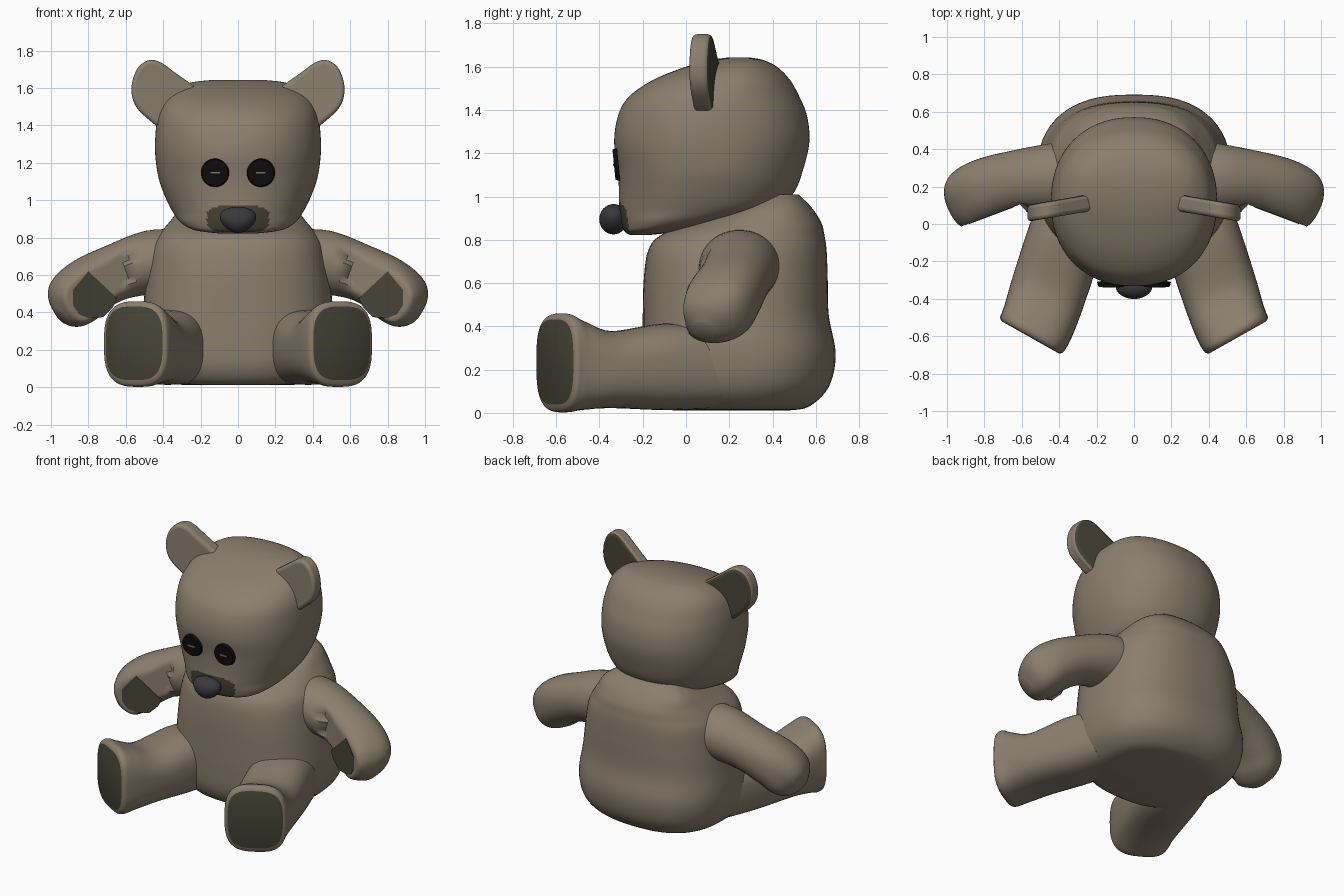
import bpy, bmesh, math
from mathutils import Vector

if "Cube" in bpy.data.objects:
    bpy.data.objects.remove(bpy.data.objects["Cube"])


def material(name, rgb):
    m = bpy.data.materials.new(name)
    m.diffuse_color = (*rgb, 1)
    m.use_nodes = True
    m.node_tree.nodes["Principled BSDF"].inputs["Base Color"].default_value = m.diffuse_color
    return m


FUR = material("tan fur", (0.26, 0.212, 0.153))
PAD = material("olive pad", (0.062, 0.058, 0.036))
BLACK = material("button black", (0.004, 0.004, 0.004))
NOSE = material("nose grey", (0.042, 0.042, 0.047))
THREAD = material("thread", (0.2, 0.17, 0.12))


def spline(pts, k):
    """Catmull-Rom through tuples of any length."""
    out = []
    for i in range(len(pts) - 1):
        a, b, c, d = pts[max(i - 1, 0)], pts[i], pts[i + 1], pts[min(i + 2, len(pts) - 1)]
        for s in range(k):
            t = s / k
            out.append(tuple(0.5 * (2 * q + (r - p) * t + (2 * p - 5 * q + 4 * r - w) * t * t
                                    + (3 * q - p - 3 * r + w) * t ** 3)
                             for p, q, r, w in zip(a, b, c, d)))
    return out + [pts[-1]]


def finish(name, bm, mats, mirror=False, bevel=0, angle=50):
    bmesh.ops.recalc_face_normals(bm, faces=bm.faces)
    me = bpy.data.meshes.new(name)
    bm.to_mesh(me)
    bm.free()
    ob = bpy.data.objects.new(name, me)
    bpy.context.collection.objects.link(ob)
    for m in mats:
        me.materials.append(m)
    if bevel:
        b = ob.modifiers.new("Bevel", 'BEVEL')
        b.width, b.segments = bevel, 4
    if mirror:
        m = ob.modifiers.new("Mirror", 'MIRROR')
        m.use_mirror_merge = False
    bpy.ops.object.select_all(action='DESELECT')
    ob.select_set(True)
    bpy.context.view_layer.objects.active = ob
    bpy.ops.object.shade_smooth_by_angle(angle=math.radians(angle))
    return ob


def loft(rings, n=48, k=5):
    """Rings: x, y, z, direction xyz, half width, half height, squareness."""
    bm = bmesh.new()
    loops = []
    for x, y, z, dx, dy, dz, hw, hh, e in spline(rings, k):
        d = Vector((dx, dy, dz)).normalized()
        u = Vector((1, 0, 0)) if d.z > 0.99 else d.cross(Vector((0, 0, 1))).normalized()
        v = d.cross(u)
        loop = []
        for i in range(n):
            a = math.tau * i / n
            c, s = math.cos(a), math.sin(a)
            p = math.copysign(abs(c) ** (2 / e), c) * hw
            q = math.copysign(abs(s) ** (2 / e), s) * hh
            loop.append(bm.verts.new(Vector((x, y, z)) + u * p + v * q))
        loops.append(loop)
    for a, b in zip(loops, loops[1:]):
        for i in range(n):
            j = (i + 1) % n
            bm.faces.new((a[i], a[j], b[j], b[i]))
    bm.faces.new(loops[0][::-1])
    cap = bm.faces.new(loops[-1])
    return bm, cap


def upright(rows, e):
    """Rows of z, front y, back y, half width."""
    return [(0, (f + b) / 2, z, 0, 0, 1, w, (b - f) / 2, e) for z, f, b, w in rows]


def slab(outline, y_of, thick):
    """Extrude an x-z outline along y; back faces are those facing +y."""
    bm = bmesh.new()
    f = bm.faces.new([bm.verts.new((x, y_of(x), z)) for x, z in outline])
    r = bmesh.ops.extrude_face_region(bm, geom=[f])
    for v in r["geom"]:
        if isinstance(v, bmesh.types.BMVert):
            v.co.y += thick
    bmesh.ops.recalc_face_normals(bm, faces=bm.faces)
    return bm


# Body
bm, _ = loft(upright([(0.012, -0.06, 0.48, 0.28), (0.03, -0.14, 0.57, 0.40), (0.12, -0.19, 0.66, 0.49),
                      (0.27, -0.20, 0.692, 0.52), (0.45, -0.20, 0.66, 0.505), (0.62, -0.195, 0.655, 0.485),
                      (0.75, -0.175, 0.65, 0.46), (0.82, -0.12, 0.64, 0.42), (0.88, 0.02, 0.625, 0.37),
                      (0.95, 0.22, 0.58, 0.31), (1.01, 0.3, 0.52, 0.22)], 2.5), 64)
finish("body", bm, [FUR])

# Head, with the mouth patch coloured around the nose
bm, _ = loft(upright([(0.822, -0.26, -0.17, 0.10), (0.84, -0.285, -0.02, 0.23), (0.88, -0.30, 0.2, 0.305),
                      (0.94, -0.31, 0.42, 0.35), (1.02, -0.31, 0.50, 0.39), (1.12, -0.315, 0.54, 0.425),
                      (1.25, -0.332, 0.57, 0.443), (1.37, -0.315, 0.56, 0.44), (1.46, -0.265, 0.525, 0.425),
                      (1.54, -0.15, 0.48, 0.39), (1.60, 0.0, 0.42, 0.325), (1.63, 0.11, 0.36, 0.25),
                      (1.642, 0.19, 0.30, 0.15)], 2.2), 120, 7)
for f in bm.faces:
    c = f.calc_center_median()
    if c.y < -0.18 and (c.x / 0.165) ** 4 + ((c.z - 0.9) / 0.07) ** 4 < 1:
        f.material_index = 1
finish("head", bm, [FUR, PAD])

# Ears, dark behind
outline = spline([(0.22, 1.60), (0.34, 1.685), (0.41, 1.735), (0.47, 1.75), (0.53, 1.715), (0.565, 1.635),
                  (0.565, 1.55), (0.53, 1.48), (0.44, 1.40)], 4) + [(0.37, 1.37), (0.26, 1.46)]
bm = slab(outline, lambda x: 0.075 - 0.17 * (x - 0.2), 0.09)
for f in bm.faces:
    f.material_index = int(f.normal.y > 0.8)
finish("ear", bm, [FUR, PAD], True, 0.022)

# Legs with foot pads on the ends
bm, cap = loft([(0.31, 0.12, 0.21, 0.3, -0.95, 0, 0.19, 0.19, 2.6),
                (0.375, -0.1, 0.213, 0.3, -0.95, 0, 0.205, 0.2, 2.6),
                (0.455, -0.35, 0.20, 0.32, -0.95, 0, 0.205, 0.178, 2.6),
                (0.505, -0.5, 0.22, 0.4, -0.9, 0, 0.2, 0.208, 2.8),
                (0.533, -0.565, 0.23, 0.49, -0.87, 0, 0.197, 0.228, 3),
                (0.549, -0.594, 0.232, 0.49, -0.87, 0, 0.192, 0.222, 3),
                (0.555, -0.606, 0.235, 0.49, -0.87, 0, 0.174, 0.197, 3.2)])
cap.material_index = 1
finish("leg", bm, [FUR, PAD], True)


# Arms, the inner hand flattened where the paw pad sits
def palm(x):
    return -0.012 + (0.92 - x) * 0.375


bm, _ = loft([(0.25, 0.25, 0.68, 1, 0, -0.1, 0.2, 0.165, 2),
              (0.45, 0.245, 0.67, 1, 0, -0.25, 0.185, 0.172, 2),
              (0.65, 0.225, 0.615, 1, -0.1, -0.4, 0.165, 0.152, 2.1),
              (0.79, 0.185, 0.545, 0.8, -0.3, -0.55, 0.168, 0.155, 2.3),
              (0.875, 0.14, 0.47, 0.7, -0.35, -0.65, 0.165, 0.15, 2.5),
              (0.922, 0.1, 0.412, 0.7, -0.35, -0.65, 0.13, 0.115, 2.4),
              (0.945, 0.08, 0.375, 0.7, -0.35, -0.65, 0.05, 0.05, 2)])
for v in bm.verts:
    if v.co.x > 0.58:
        v.co.y = max(v.co.y, palm(v.co.x))
finish("arm", bm, [FUR], True)

# Paw pads
pad = [(0.80, 0.62), (0.645, 0.475), (0.67, 0.425), (0.72, 0.375), (0.80, 0.37), (0.85, 0.39),
       (0.883, 0.44), (0.883, 0.52)]
finish("paw_pad", slab(pad, lambda x: palm(x) - 0.003, 0.009), [PAD], True)

# Nose, wider at the top
bm = bmesh.new()
bmesh.ops.create_uvsphere(bm, u_segments=32, v_segments=20, radius=1)
for v in bm.verts:
    x, y, z = v.co
    v.co = (x * 0.095 * (1 + 0.25 * z), -0.335 + y * 0.066, 0.895 + z * 0.07)
finish("nose", bm, [NOSE])

# Button eyes with a bar of thread
bm = bmesh.new()
bmesh.ops.create_cone(bm, cap_ends=True, segments=40, radius1=0.076, radius2=0.07, depth=0.022)
for v in bm.verts:
    x, y, z = v.co
    v.co = (0.122 + x, -0.322 - z - y * 0.1, 1.147 + y)
for f in bm.faces:
    f.normal_update()
eye = finish("button_eye", bm, [BLACK], True, 0, 35)

bm = bmesh.new()
bmesh.ops.create_cube(bm, size=1)
for v in bm.verts:
    x, y, z = v.co
    v.co = (0.122 + x * 0.05, -0.334 + y * 0.006, 1.147 + z * 0.01)
finish("eye_thread", bm, [THREAD], True)
